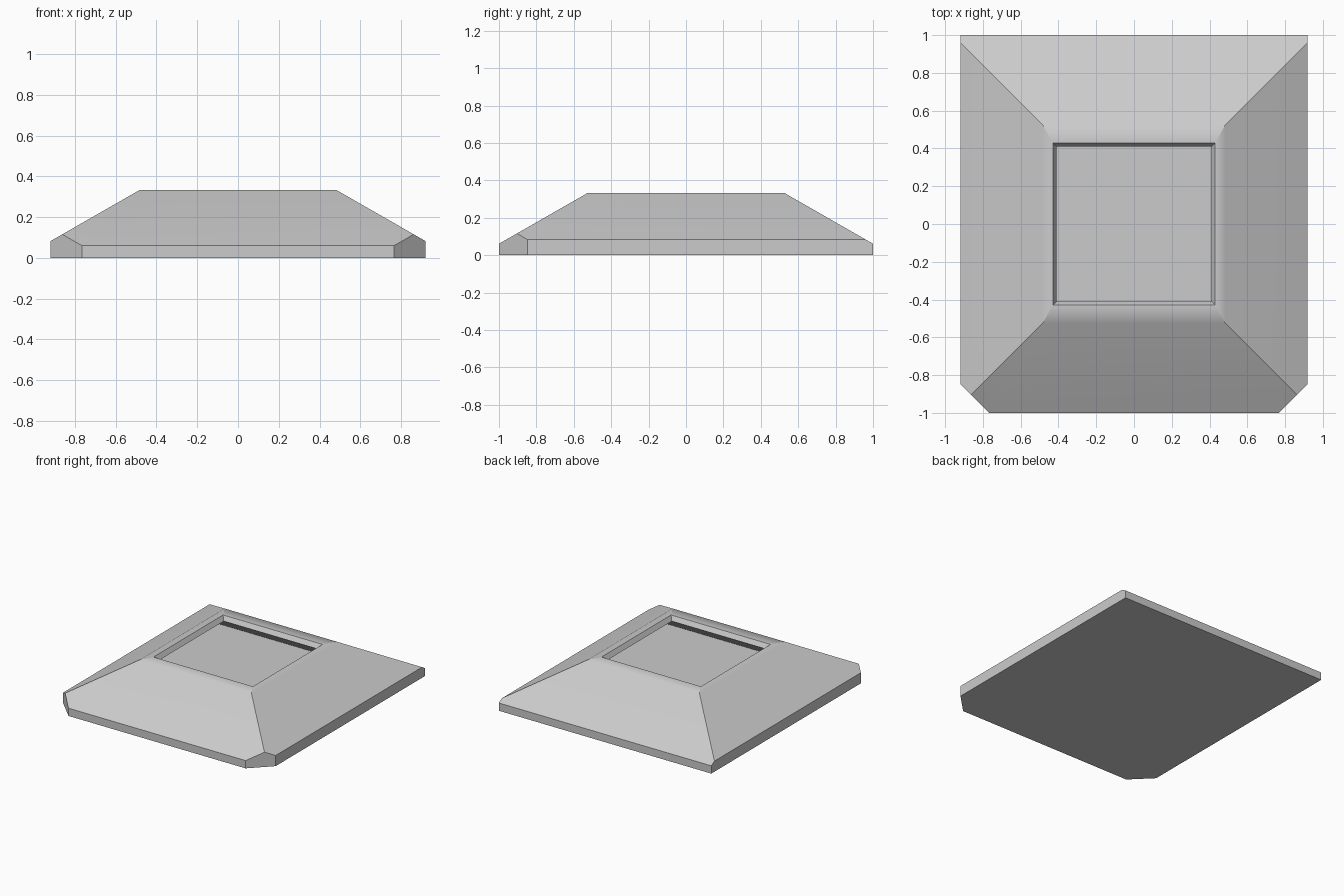
import bpy
import bmesh
from math import copysign
from mathutils import Vector

old = bpy.data.objects.get("Cube")
if old:
    bpy.data.objects.remove(old, do_unlink=True)

HALF_X, HALF_Y, HEIGHT = 0.919, 1.0, 0.333
TOP_X, TOP_Y, SLOPE = 0.483, 0.525, 0.573
CHAMFER = 0.153

grey = bpy.data.materials.new("light grey")
grey.use_nodes = True
grey.diffuse_color = (0.6, 0.6, 0.6, 1)
grey.node_tree.nodes["Principled BSDF"].inputs["Base Color"].default_value = (0.6, 0.6, 0.6, 1)

# Footprint with the two front corners cut off, raised to a block
bm = bmesh.new()
outline = [(-HALF_X + CHAMFER, -HALF_Y), (HALF_X - CHAMFER, -HALF_Y),
           (HALF_X, -HALF_Y + CHAMFER), (HALF_X, HALF_Y),
           (-HALF_X, HALF_Y), (-HALF_X, -HALF_Y + CHAMFER)]
base = bm.faces.new([bm.verts.new((x, y, 0)) for x, y in outline])
block = bmesh.ops.extrude_face_region(bm, geom=[base], use_keep_orig=True)
for item in block["geom"]:
    if isinstance(item, bmesh.types.BMVert):
        item.co.z = HEIGHT

# Slice the four sloping sides
for sx, sy in ((1, 0), (-1, 0), (0, 1), (0, -1)):
    cut = bmesh.ops.bisect_plane(
        bm, geom=bm.verts[:] + bm.edges[:] + bm.faces[:], dist=1e-5,
        plane_co=Vector((sx * TOP_X, sy * TOP_Y, HEIGHT)),
        plane_no=Vector((sx * SLOPE, sy * SLOPE, 1)), clear_outer=True)
    rim = [e for e in cut["geom_cut"] if isinstance(e, bmesh.types.BMEdge)]
    bmesh.ops.holes_fill(bm, edges=rim, sides=0)
bmesh.ops.recalc_face_normals(bm, faces=bm.faces[:])

# Square opening: rim, tapered lip, then a hollow that widens down to a thin floor
floor = max(bm.faces, key=lambda f: f.calc_center_median().z)
for half, depth in ((0.43, 0), (0.409, 0.035), (0.855, 0.321)):
    bmesh.ops.inset_individual(bm, faces=[floor], thickness=0.01)
    for v in floor.verts:
        v.co = (copysign(half, v.co.x), copysign(half, v.co.y), HEIGHT - depth)

# Keep the mitred corners of the rim crisp so each side shades on its own
for edge in bm.edges:
    a, b = (v.co for v in edge.verts)
    if min(a.z, b.z) > HEIGHT - 0.001 and abs(a.x - b.x) < 0.1 and abs(a.y - b.y) < 0.2:
        edge.smooth = False

mesh = bpy.data.meshes.new("sloped_base")
bm.to_mesh(mesh)
bm.free()
mesh.materials.append(grey)
sloped_base = bpy.data.objects.new("sloped_base", mesh)
bpy.context.collection.objects.link(sloped_base)

# Soft shading across the shallow top edge only, flat slopes elsewhere
bpy.ops.object.select_all(action="DESELECT")
sloped_base.select_set(True)
bpy.context.view_layer.objects.active = sloped_base
bpy.ops.object.shade_smooth_by_angle()
weighted = sloped_base.modifiers.new("flat slopes", "WEIGHTED_NORMAL")
weighted.keep_sharp = True
